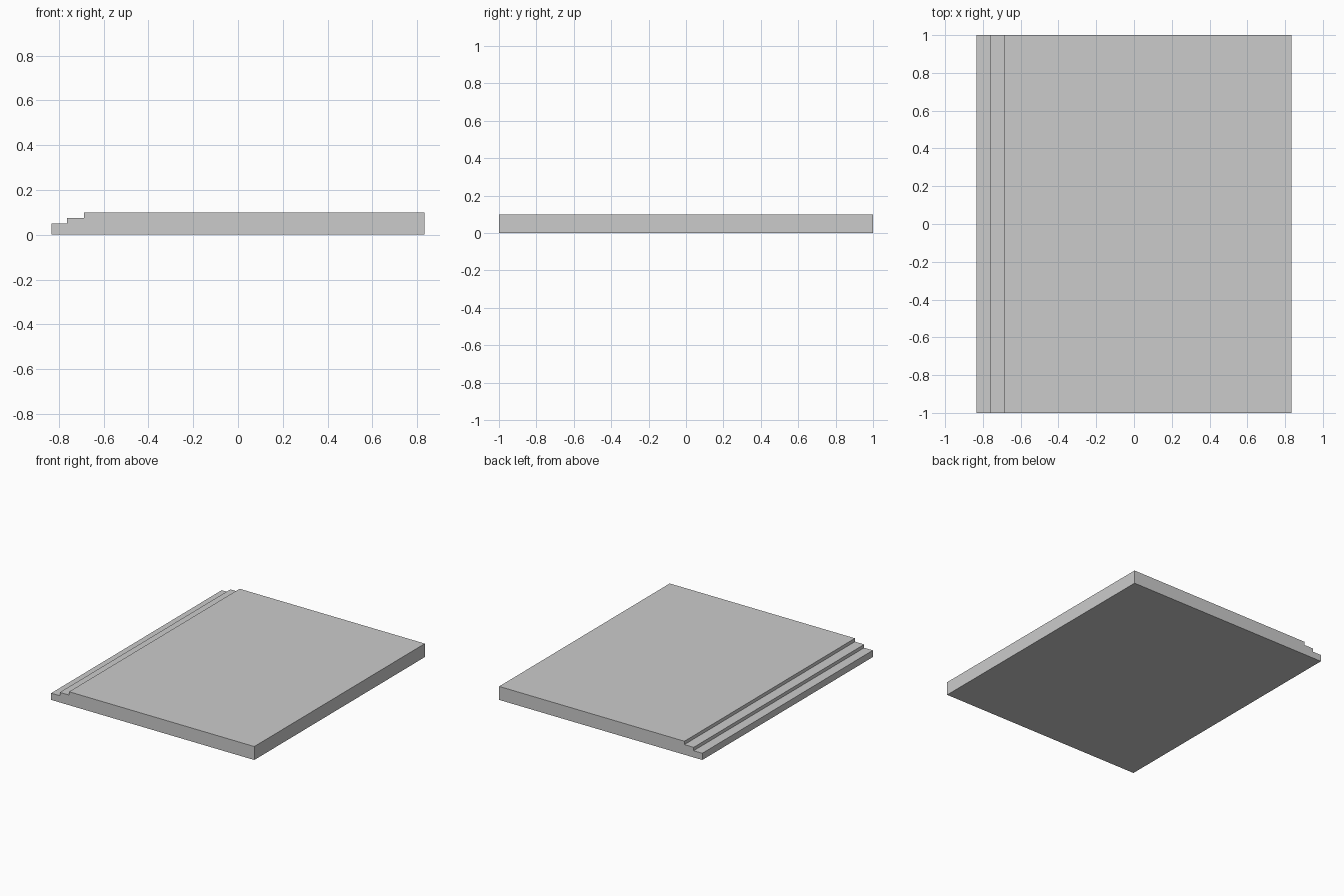
import bpy
import bmesh

if "Cube" in bpy.data.objects:
    bpy.data.objects.remove(bpy.data.objects["Cube"])

# Stepped slab: side profile in x/z, swept along y
profile = [(-0.834, 0), (0.834, 0), (0.834, 0.1), (-0.687, 0.1),
           (-0.687, 0.075), (-0.763, 0.075), (-0.763, 0.05), (-0.834, 0.05)]

bm = bmesh.new()
face = bm.faces.new([bm.verts.new((x, -1, z)) for x, z in profile])
swept = bmesh.ops.extrude_face_region(bm, geom=[face], use_keep_orig=True)
new_verts = [g for g in swept["geom"] if isinstance(g, bmesh.types.BMVert)]
bmesh.ops.translate(bm, vec=(0, 2, 0), verts=new_verts)
bmesh.ops.recalc_face_normals(bm, faces=bm.faces[:])

mesh = bpy.data.meshes.new("stepped_slab")
bm.to_mesh(mesh)
bm.free()
bpy.context.collection.objects.link(bpy.data.objects.new("stepped_slab", mesh))
